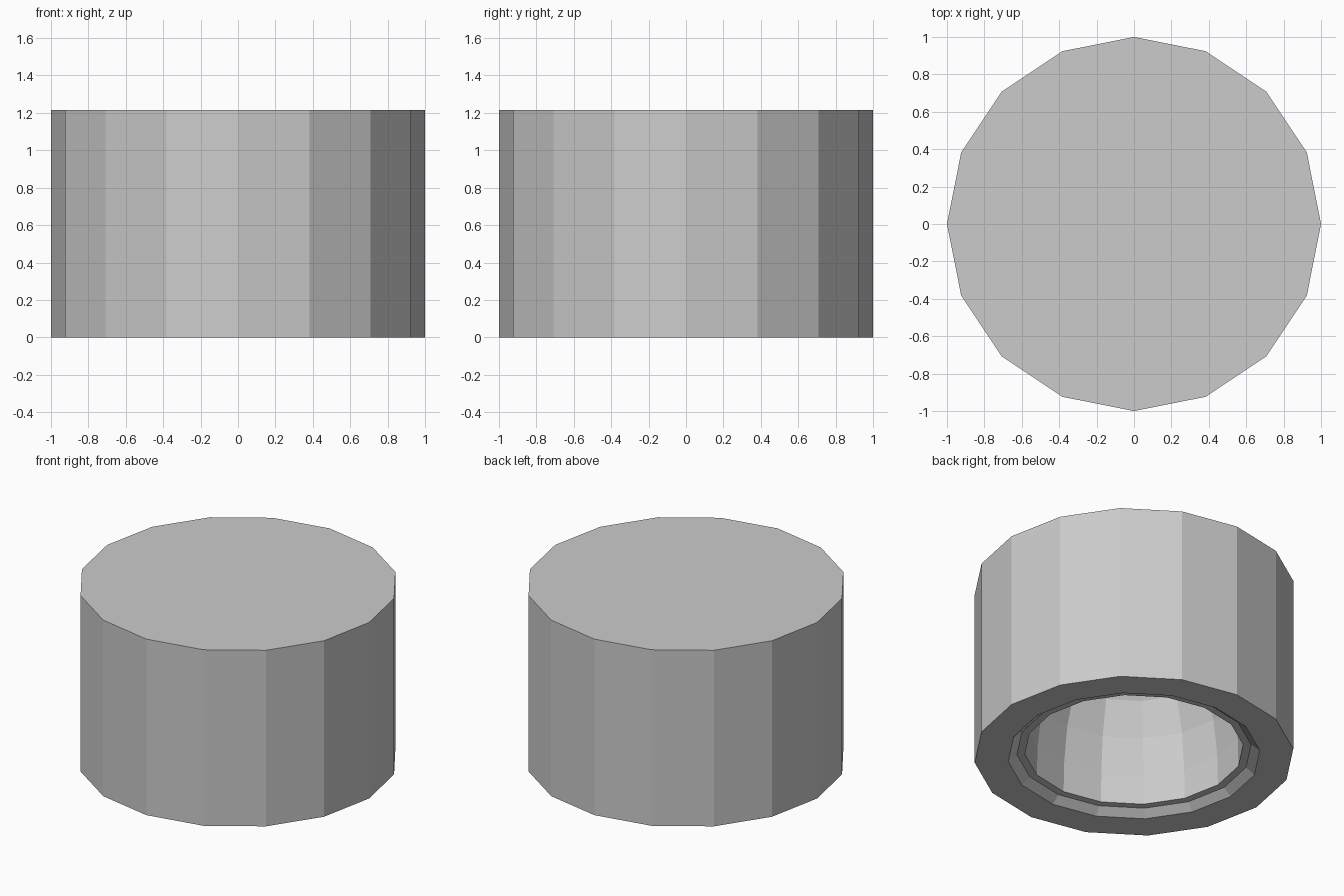
import bpy, bmesh, math

if "Cube" in bpy.data.objects:
    bpy.data.objects.remove(bpy.data.objects["Cube"])

SIDES = 16
# Radius, height pairs: outer top rim, outer foot, lip, ledge, domed hollow
PROFILE = [(1.0, 1.215), (1.0, 0.0), (0.79, 0.0), (0.735, 0.045), (0.685, 0.045),
           (0.68, 0.25), (0.65, 0.5), (0.58, 0.73), (0.45, 0.92), (0.25, 1.04)]


def ring(bm, r, z):
    return [bm.verts.new((r * math.cos(2 * math.pi * i / SIDES),
                          r * math.sin(2 * math.pi * i / SIDES), z)) for i in range(SIDES)]


# Faceted drum with a hollow underside
bm = bmesh.new()
rings = [ring(bm, r, z) for r, z in PROFILE]
for a, b in zip(rings, rings[1:]):
    for i in range(SIDES):
        j = (i + 1) % SIDES
        bm.faces.new((a[i], b[i], b[j], a[j]))
bm.faces.new(rings[0])

# Crown of the hollow
crown = bm.verts.new((0, 0, 1.08))
for i in range(SIDES):
    bm.faces.new((rings[-1][i], crown, rings[-1][(i + 1) % SIDES]))
bmesh.ops.recalc_face_normals(bm, faces=bm.faces)

mesh = bpy.data.meshes.new("hollow_cap")
bm.to_mesh(mesh)
bm.free()
bpy.context.collection.objects.link(bpy.data.objects.new("hollow_cap", mesh))
